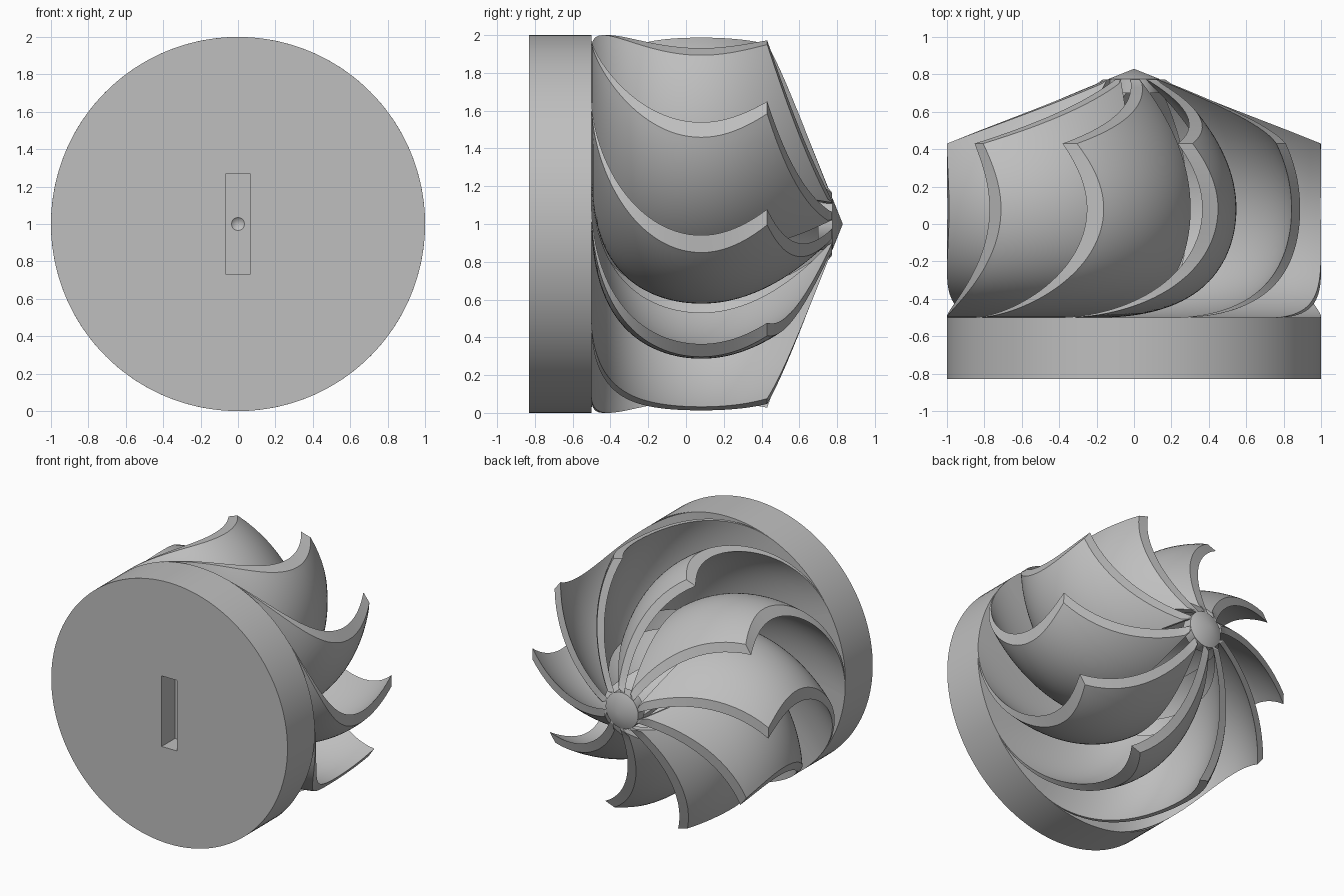
import bpy, bmesh
from math import sin, cos, acos, atan2, sqrt, pi, radians
from mathutils import Matrix, Vector

cube = bpy.data.objects.get("Cube")
if cube:
    bpy.data.objects.remove(cube)

BLADES = 10
MID = 0.08                        # y of the lowest point of each blade
SHOULDER, APEX = 0.43, 0.83
BASE_TOP = -0.5
ARC = 0.95                        # radius of the blade's cross-section arc
CENTRE = Vector((0.311, 0.555))   # centre of that arc at MID, across the axis
SLIDE = Vector((-0.45, 0.893))    # direction the arc moves along the blade
INNER = radians(-90.4)            # inner end of the arc
THICK = 0.06

grey = bpy.data.materials.new("plain grey")
grey.use_nodes = True
grey.diffuse_color = (0.52, 0.52, 0.52, 1)
grey.node_tree.nodes["Principled BSDF"].inputs["Base Color"].default_value = grey.diffuse_color


def smooth(obj, angle=30):
    bpy.ops.object.select_all(action='DESELECT')
    bpy.context.view_layer.objects.active = obj
    obj.select_set(True)
    bpy.ops.object.shade_smooth_by_angle(angle=radians(angle))


def finish(bm, name):
    bmesh.ops.recalc_face_normals(bm, faces=bm.faces[:])
    mesh = bpy.data.meshes.new(name)
    bm.to_mesh(mesh)
    bm.free()
    mesh.materials.append(grey)
    obj = bpy.data.objects.new(name, mesh)
    bpy.context.collection.objects.link(obj)
    return obj


def add_cone(bm, y0, y1, r0, r1, segments=96):
    # Round body along y, centred on the axis
    turn = Matrix.Translation((0, (y0 + y1) / 2, 1)) @ Matrix.Rotation(-pi / 2, 4, 'X')
    bmesh.ops.create_cone(bm, cap_ends=True, segments=segments, radius1=r0,
                          radius2=r1, depth=y1 - y0, matrix=turn)


def cut(target, cutter):
    mod = target.modifiers.new("cut", 'BOOLEAN')
    mod.object = cutter
    mod.solver = 'EXACT'
    bpy.context.view_layer.objects.active = target
    bpy.ops.object.modifier_apply(modifier=mod.name)
    bpy.data.objects.remove(cutter)


# Base disc with a slot and a small drilled centre
bm = bmesh.new()
add_cone(bm, -APEX, BASE_TOP, 1, 1, 128)
disc = finish(bm, "base_disc")

bm = bmesh.new()
bmesh.ops.create_cube(bm, size=1, matrix=Matrix.Translation((0, -0.77, 1))
                      @ Matrix.Diagonal((0.13, 0.2, 0.54, 1)))
cut(disc, finish(bm, "slot_cutter"))
bm = bmesh.new()
add_cone(bm, -0.69, -0.64, 0.058, 0.0, 32)
cut(disc, finish(bm, "drill_cutter"))
smooth(disc)

# Hub with a pointed tip
bm = bmesh.new()
add_cone(bm, 0.7, 0.775, 0.1375, 0.1375, 48)
add_cone(bm, 0.775, APEX, 0.1375, 0, 48)
smooth(finish(bm, "hub"), 20)


def slide(y):
    # How far the cross-section arc has moved at this point of the axis
    d = y - MID
    if d > 0:
        return 0.8 * d * d
    u = min(1, -d / 0.58)
    rim = radians(-6 + 47 * (1 - sqrt(1 - u * u)))
    p = Vector((cos(rim), sin(rim))) - CENTRE
    along = p.dot(SLIDE)
    return along + sqrt(along ** 2 - p.length_squared + ARC ** 2)


def arc_points(y, side, count):
    # Arc from the inner end out to the drum or the cone
    c = CENTRE + SLIDE * (slide(y) + side * THICK / 2)
    limit = min(1, (APEX - y) / (APEX - SHOULDER))
    rho = c.length
    k = (limit ** 2 - ARC ** 2 - rho ** 2) / (2 * ARC * rho)
    outer = max(atan2(c.y, c.x) - acos(max(-1, min(1, k))), INNER + 0.005)
    for j in range(count + 1):
        b = INNER + (outer - INNER) * j / count
        yield c.x + ARC * cos(b), y, c.y + ARC * sin(b)


# Rows along the axis, closer together where the blade is steep
rows = [MID + 0.58 * sin(pi / 2 * k / 28) for k in range(-28, 0)]
rows += [MID + (SHOULDER - MID) * k / 10 for k in range(10)]
rows += [SHOULDER + (0.772 - SHOULDER) * k / 16 for k in range(17)]
COLS = 20

# One blade: two curved sheets joined around their border
bm = bmesh.new()
sheets = []
for side in (-1, 1):
    grid = [[bm.verts.new(p) for p in arc_points(y, side, COLS)] for y in rows]
    for lo, hi in zip(grid, grid[1:]):
        for j in range(COLS):
            bm.faces.new((lo[j], lo[j + 1], hi[j + 1], hi[j]))
    sheets.append(grid)


def border(grid):
    return (grid[0] + [line[-1] for line in grid[1:]]
            + grid[-1][-2::-1] + [line[0] for line in grid[-2:0:-1]])


ring_a, ring_b = map(border, sheets)
for i in range(len(ring_a)):
    bm.faces.new((ring_a[i - 1], ring_a[i], ring_b[i], ring_b[i - 1]))
blade = finish(bm, "blade_1")
smooth(blade, 25)
blade.location.z = 1

# Repeat the blade around the axis
for k in range(1, BLADES):
    copy = blade.copy()
    copy.name = f"blade_{k + 1}"
    copy.rotation_euler.y = 2 * pi * k / BLADES
    bpy.context.collection.objects.link(copy)
